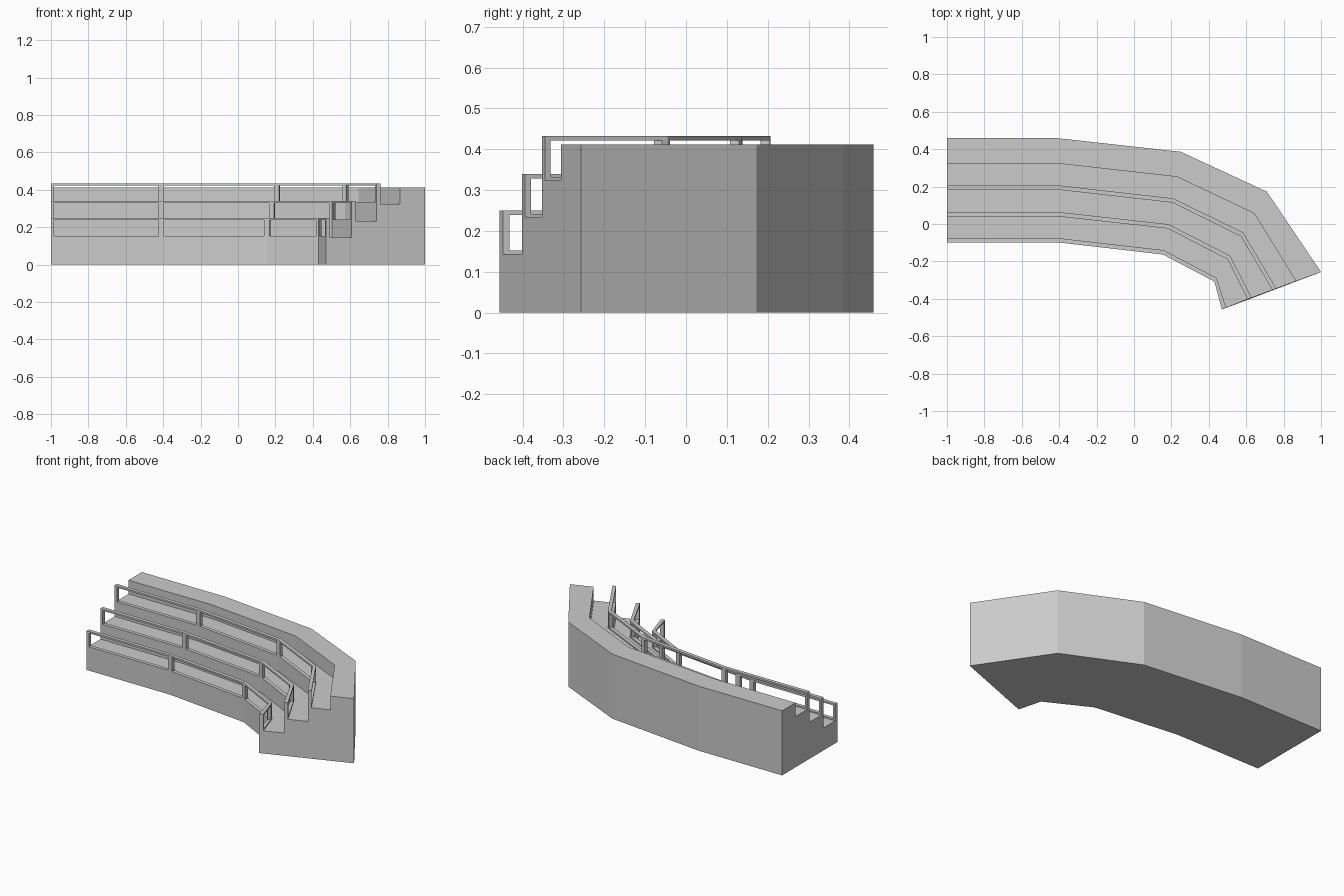
import bpy
from mathutils import Vector

if "Cube" in bpy.data.objects:
    bpy.data.objects.remove(bpy.data.objects["Cube"])

# Plan outlines of the tier edges, innermost (front) to outermost (back wall)
EDGES = [
    [(-1, -.098), (-.41, -.098), (.155, -.163), (.43, -.308), (.47, -.457)],
    [(-1, .041), (-.41, .041), (.18, -.024), (.502, -.19), (.607, -.402)],
    [(-1, .184), (-.41, .184), (.207, .114), (.572, -.066), (.74, -.353)],
    [(-1, .324), (-.41, .324), (.23, .252), (.643, .056), (.866, -.306)],
    [(-1, .459), (-.41, .459), (.25, .386), (.71, .173), (1, -.257)],
]
EDGES = [[Vector(p) for p in line] for line in EDGES]
LEVELS = [.144, .234, .324, .412]


def sweep(name, sections):
    """Skin a closed solid through a list of matching cross-sections."""
    n = len(sections[0])
    verts = [p for s in sections for p in s]
    faces = [list(range(n))[::-1], list(range(len(verts) - n, len(verts)))]
    for k in range(len(sections) - 1):
        for i in range(n):
            j = (i + 1) % n
            faces.append([k * n + i, k * n + j, (k + 1) * n + j, (k + 1) * n + i])
    me = bpy.data.meshes.new(name)
    me.from_pydata(verts, [], faces)
    ob = bpy.data.objects.new(name, me)
    bpy.context.collection.objects.link(ob)
    bpy.context.view_layer.objects.active = ob
    ob.select_set(True)
    bpy.ops.object.mode_set(mode='EDIT')
    bpy.ops.mesh.select_all(action='SELECT')
    bpy.ops.mesh.normals_make_consistent(inside=False)
    bpy.ops.object.mode_set(mode='OBJECT')
    ob.select_set(False)
    return ob


def rect(a, b, z0, z1):
    return [(*a, z0), (*b, z0), (*b, z1), (*a, z1)]


# Stepped seating body
body = []
for k in range(5):
    pts = [(*EDGES[0][k], 0)]
    for i, z in enumerate(LEVELS):
        pts += [(*EDGES[i][k], z), (*EDGES[i + 1][k], z)]
    pts.append((*EDGES[4][k], 0))
    body.append(pts)
sweep("stepped_tiers", body)

# Railings along the front edge of the three lower tiers
POST = .015
for t in range(3):
    z = LEVELS[t]
    top = z + (.106, .106, .109)[t]
    front = EDGES[t]
    back = [a.lerp(b, .165) for a, b in zip(EDGES[t], EDGES[t + 1])]
    pairs = list(zip(front, back))
    sweep(f"top_rail_{t + 1}", [rect(a, b, top - .011, top) for a, b in pairs])
    sweep(f"bottom_rail_{t + 1}", [rect(a, b, z - .002, z + .008) for a, b in pairs])
    # Posts straddle each bend and close both ends
    for k in range(5):
        stations = []
        for other in (k - 1, k, k + 1):
            if other < 0 or other > 4:
                continue
            f = 0 if other == k else POST / (front[other] - front[k]).length
            o = pairs[other]
            stations.append(rect(front[k].lerp(o[0], f), back[k].lerp(o[1], f),
                                 z - .002, top - .005))
        sweep(f"rail_post_{t + 1}_{k + 1}", stations)
